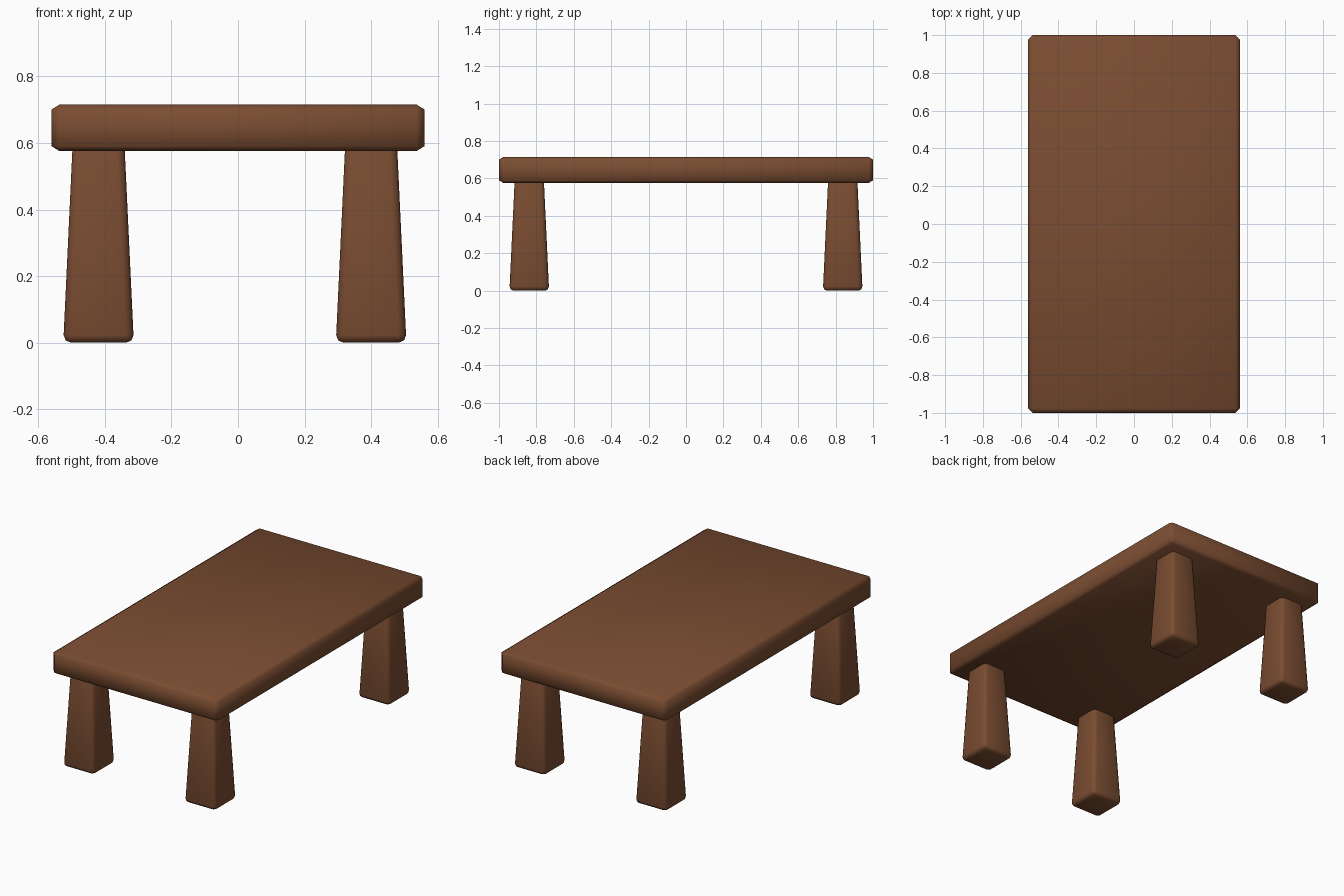
import bpy, bmesh
from mathutils import Vector

default = bpy.data.objects.get("Cube")
if default:
    bpy.data.objects.remove(default, do_unlink=True)

wood = bpy.data.materials.new("brown wood")
wood.use_nodes = True
colour = (0.195, 0.073, 0.031, 1)
wood.diffuse_color = colour
wood.node_tree.nodes["Principled BSDF"].inputs["Base Color"].default_value = colour


def rounded_block(name, size, centre, bevel, segments=1, top_scale=1.0, flatten=1.0):
    """Bevelled box, optionally tapered upwards, with its bevel flattened in z."""
    bm = bmesh.new()
    bmesh.ops.create_cube(bm, size=1)
    for v in bm.verts:
        taper = top_scale if v.co.z > 0 else 1.0
        v.co = Vector((v.co.x * size[0] * taper, v.co.y * size[1] * taper,
                       v.co.z * size[2] / flatten))
    bmesh.ops.bevel(bm, geom=bm.edges[:], offset=bevel, offset_type='OFFSET',
                    segments=segments, profile=0.5, affect='EDGES')
    for v in bm.verts:
        v.co.z *= flatten
    bmesh.ops.recalc_face_normals(bm, faces=bm.faces[:])
    for f in bm.faces:
        f.smooth = True
    mesh = bpy.data.meshes.new(name)
    bm.to_mesh(mesh)
    bm.free()
    mesh.materials.append(wood)
    obj = bpy.data.objects.new(name, mesh)
    obj.location = centre
    bpy.context.collection.objects.link(obj)
    return obj


# Slab top with a shallow chamfer
rounded_block("table_top", (1.12, 2.0, 0.139), (0, 0, 0.6455), 0.023, flatten=0.62)

# Four tapered square legs, widest at the foot
for side, x in (("right", -0.419), ("left", 0.4)):
    for end, y in (("front", -0.838), ("back", 0.838)):
        rounded_block(f"{end}_{side}_leg", (0.212, 0.212, 0.64), (x, y, 0.32),
                      0.023, segments=2, top_scale=0.715)
